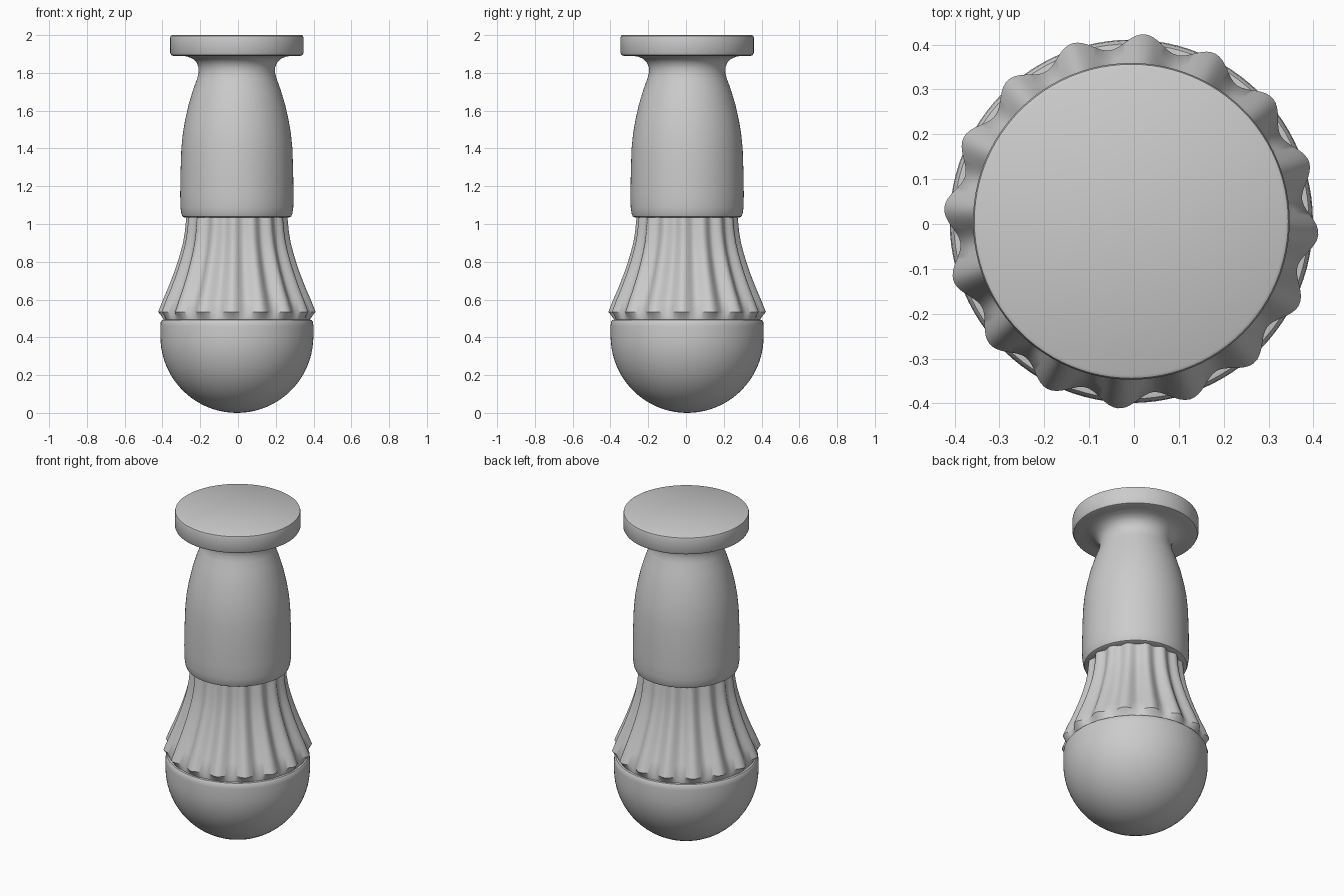
import bpy, bmesh
from math import sin, cos, pi, radians

if "Cube" in bpy.data.objects:
    bpy.data.objects.remove(bpy.data.objects["Cube"])

OFF = (-0.006, 0.006)


def loft(name, profile, seg, angle, flutes=0, phase=0.0):
    """Revolve (radius, z, flute depth) rings around z; radius 0 closes to a point."""
    bm = bmesh.new()
    prev = None
    for r, z, depth in profile:
        if r == 0:
            ring = [bm.verts.new((OFF[0], OFF[1], z))]
        else:
            ring = []
            for i in range(seg):
                a = 2 * pi * i / seg
                rr = r - depth * (0.5 - 0.5 * cos(flutes * (a - phase)))
                ring.append(bm.verts.new((OFF[0] + rr * cos(a), OFF[1] + rr * sin(a), z)))
        if prev:
            for i in range(seg):
                j = (i + 1) % seg
                if len(prev) == 1:
                    bm.faces.new((prev[0], ring[j], ring[i]))
                elif len(ring) == 1:
                    bm.faces.new((prev[i], prev[j], ring[0]))
                else:
                    bm.faces.new((prev[i], prev[j], ring[j], ring[i]))
        prev = ring
    bmesh.ops.recalc_face_normals(bm, faces=bm.faces)
    me = bpy.data.meshes.new(name)
    bm.to_mesh(me)
    bm.free()
    ob = bpy.data.objects.new(name, me)
    bpy.context.collection.objects.link(ob)
    bpy.ops.object.select_all(action='DESELECT')
    ob.select_set(True)
    bpy.context.view_layer.objects.active = ob
    bpy.ops.object.shade_smooth_by_angle(angle=radians(angle))
    return ob


# rounded bowl at the bottom: hemisphere, short wall, softened rim
R = 0.405
bowl = [(R * sin(t * pi / 40), R - R * cos(t * pi / 40), 0) for t in range(21)]
bowl += [(R, 0.46, 0), (0.403, 0.482, 0), (0.396, 0.492, 0), (0.385, 0.494, 0), (0, 0.494, 0)]
loft("bowl", bowl, 96, 40)

# fluted skirt with 16 ridges, undercut where it meets the bowl
skirt = [(0.384, 0.485, 0), (0.387, 0.495, 0.003), (0.418, 0.535, 0.034), (0.392, 0.60, 0.034),
         (0.370, 0.65, 0.033), (0.350, 0.70, 0.031), (0.331, 0.75, 0.029), (0.314, 0.80, 0.027),
         (0.299, 0.85, 0.025), (0.286, 0.90, 0.022), (0.276, 0.96, 0.020), (0.268, 1.04, 0.018)]
loft("fluted_skirt", skirt, 256, 35, 16, radians(-4))

# smooth tapering body flaring out to the neck under the cap
body = [(0, 1.035, 0), (0.278, 1.035, 0), (0.288, 1.040, 0), (0.294, 1.055, 0), (0.299, 1.09, 0),
        (0.300, 1.16, 0), (0.298, 1.28, 0), (0.294, 1.40, 0), (0.286, 1.48, 0), (0.274, 1.55, 0),
        (0.256, 1.63, 0), (0.232, 1.71, 0), (0.210, 1.77, 0), (0.202, 1.80, 0), (0.203, 1.83, 0),
        (0.213, 1.855, 0), (0.232, 1.874, 0), (0.260, 1.886, 0), (0.295, 1.892, 0)]
loft("body", body, 96, 40)

# round flat cap
cap = [(0, 1.890, 0), (0.335, 1.890, 0), (0.347, 1.894, 0), (0.353, 1.906, 0),
       (0.353, 1.985, 0), (0.350, 1.996, 0), (0.343, 2.0, 0), (0, 2.0, 0)]
loft("cap", cap, 96, 40)
